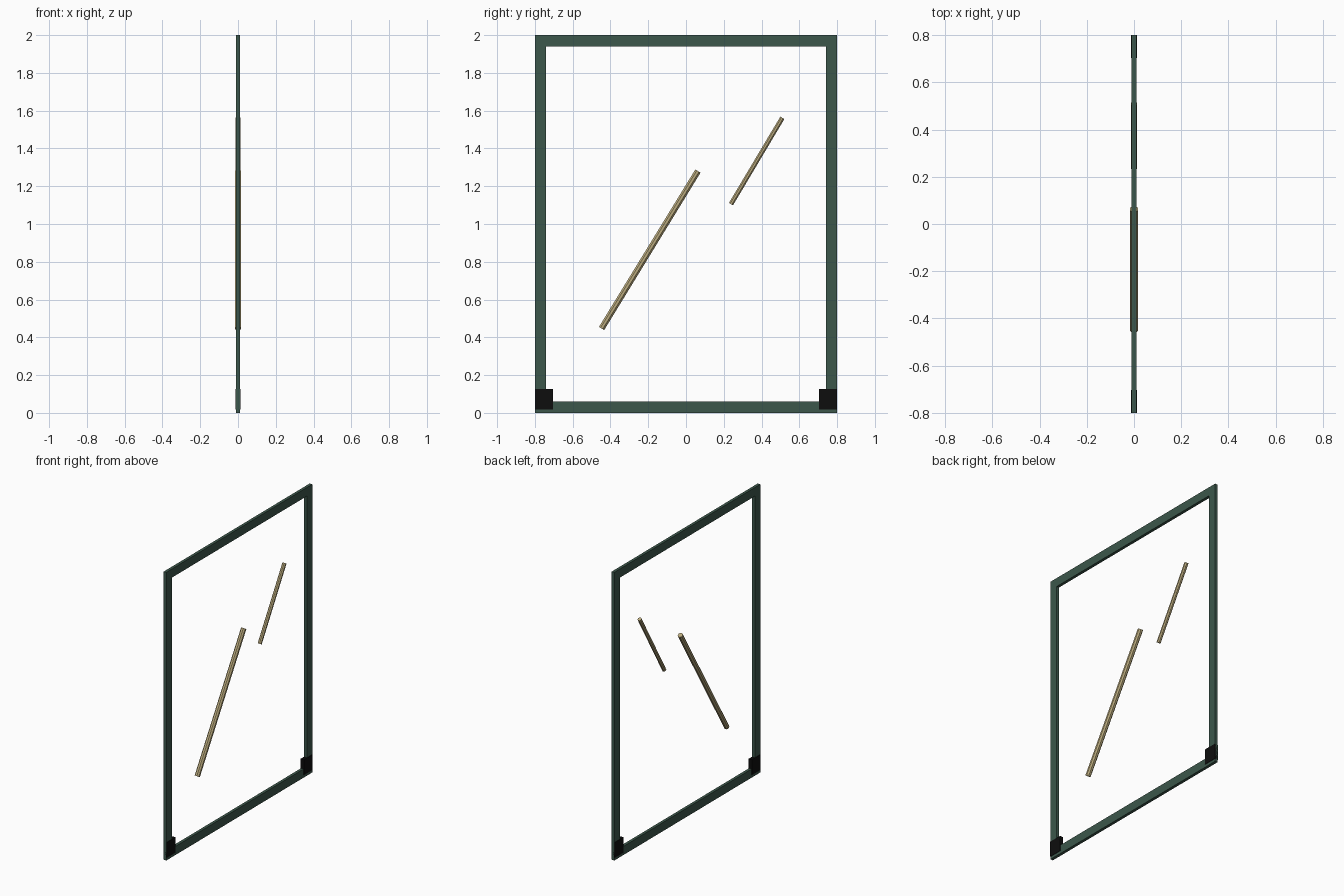
import bpy
from math import pi
from mathutils import Vector, Matrix

cube = bpy.data.objects.get("Cube")
if cube:
    bpy.data.objects.remove(cube, do_unlink=True)


def material(name, rgb):
    m = bpy.data.materials.new(name)
    m.use_nodes = True
    m.diffuse_color = (*rgb, 1)
    m.node_tree.nodes["Principled BSDF"].inputs["Base Color"].default_value = (*rgb, 1)
    return m


green = material("dark green", (0.045, 0.095, 0.07))
tan = material("tan", (0.5, 0.41, 0.21))
black = material("black", (0.004, 0.004, 0.004))


def box(name, mat, size, loc):
    bpy.ops.mesh.primitive_cube_add(size=1, location=loc)
    ob = bpy.context.object
    ob.name = name
    ob.data.transform(Matrix.Diagonal((*size, 1)))
    ob.data.materials.append(mat)


def rod(name, start, end, radius):
    a, b = Vector((0, *start)), Vector((0, *end))
    bpy.ops.mesh.primitive_cylinder_add(vertices=8, radius=radius, depth=(b - a).length)
    ob = bpy.context.object
    ob.name = name
    ob.data.transform(Matrix.Rotation(pi / 8, 4, "Z"))
    ob.location = (a + b) / 2
    ob.rotation_euler = (b - a).to_track_quat("Z", "Y").to_euler()
    ob.data.materials.append(tan)


# Rectangular frame: rails between full-height posts
RAIL, THICK = 0.06, 0.02
box("top_rail", green, (THICK, 1.6 - 2 * RAIL, RAIL), (0, 0, 2 - RAIL / 2))
box("bottom_rail", green, (THICK, 1.6 - 2 * RAIL, RAIL), (0, 0, RAIL / 2))
for side, y in (("front", -1), ("back", 1)):
    box(side + "_post", green, (THICK, RAIL, 2), (0, y * (0.8 - RAIL / 2), 1))
    # Corner blocks wrap the foot of each post
    box(side + "_corner_block", black, (0.025, 0.096, 0.107), (0, y * 0.752, 0.072))

# Slanted reflection rods
rod("long_rod", (-0.447, 0.447), (0.063, 1.28), 0.0175)
rod("short_rod", (0.238, 1.105), (0.51, 1.562), 0.0135)
